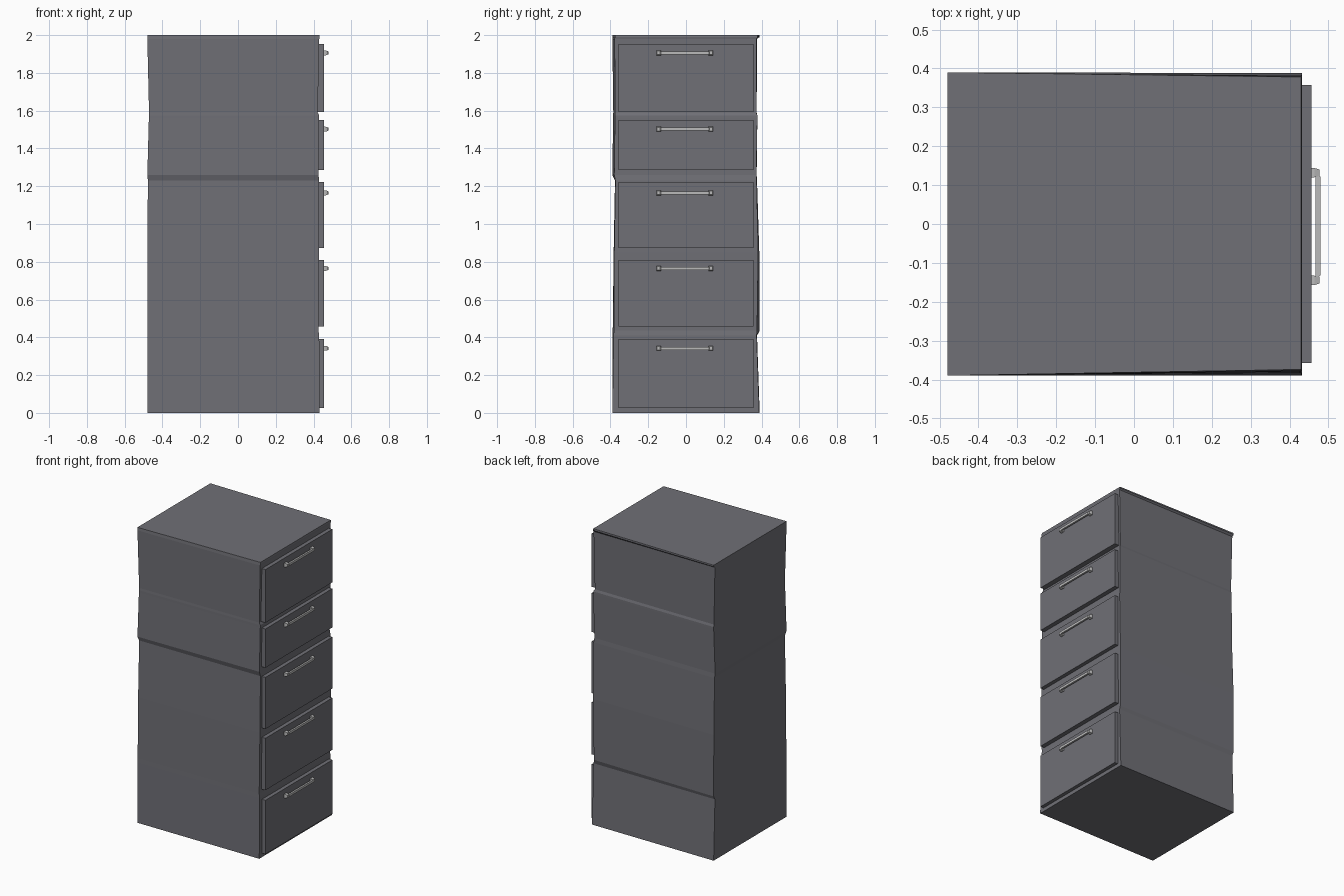
import bpy, bmesh

if "Cube" in bpy.data.objects:
    bpy.data.objects.remove(bpy.data.objects["Cube"])


def material(name, c):
    m = bpy.data.materials.new(name)
    m.diffuse_color = (*c, 1)
    m.use_nodes = True
    m.node_tree.nodes["Principled BSDF"].inputs["Base Color"].default_value = m.diffuse_color
    return m


DARK = material("dark_grey", (0.16, 0.16, 0.18))
STEEL = material("steel", (0.5, 0.5, 0.5))


def finish(name, bm, mat):
    bmesh.ops.recalc_face_normals(bm, faces=bm.faces)
    me = bpy.data.meshes.new(name)
    bm.to_mesh(me)
    bm.free()
    me.materials.append(mat)
    ob = bpy.data.objects.new(name, me)
    bpy.context.collection.objects.link(ob)
    return ob


def loft(name, loops, mat):
    bm = bmesh.new()
    rings = [[bm.verts.new(p) for p in loop] for loop in loops]
    n = len(rings[0])
    for a, b in zip(rings, rings[1:]):
        for i in range(n):
            j = (i + 1) % n
            bm.faces.new((a[i], a[j], b[j], b[i]))
    bm.faces.new(rings[0])
    bm.faces.new(rings[-1])
    return finish(name, bm, mat)


def rect(x, y0, y1, z0, z1):
    return [(x, y0, z0), (x, y1, z0), (x, y1, z1), (x, y0, z1)]


# Slightly dented cabinet: z, back x, front x, then y of -side back/front, +side back/front
levels = [
    (0.00, -.48, .432, -.39, -.39, .39, .388),
    (0.41, -.48, .430, -.388, -.383, .376, .374),
    (0.435, -.48, .426, -.388, -.382, .39, .376),
    (0.85, -.48, .430, -.383, -.38, .388, .382),
    (1.23, -.477, .430, -.376, -.374, .376, .374),
    (1.26, -.48, .426, -.39, -.38, .374, .372),
    (1.56, -.472, .430, -.386, -.376, .378, .378),
    (1.575, -.472, .430, -.386, -.376, .378, .378),
    (1.59, -.471, .422, -.385, -.375, .374, .372),
    (1.98, -.48, .430, -.39, -.378, .376, .374),
    (1.99, -.48, .432, -.39, -.376, .39, .38),
    (2.00, -.48, .430, -.39, -.374, .39, .378),
]
loft("cabinet_body", [[(xb, a, z), (xf, b, z), (xf, d, z), (xb, c, z)]
                      for z, xb, xf, a, b, c, d in levels], DARK)

# Drawers: bottom z, top z, handle z
drawers = [(.025, .39, .342), (.458, .81, .765), (.873, 1.222, 1.165),
           (1.287, 1.55, 1.502), (1.592, 1.952, 1.906)]
for i, (z0, z1, h) in enumerate(drawers, 1):
    loft(f"drawer_front_{i}", [rect(.41, -.358, .358, z0, z1),
                               rect(.456, -.358, .358, z0, z1)], DARK)
    # handle: two square feet joined by a slim bar
    for side, y in (("a", -.145), ("b", .132)):
        loft(f"handle_foot_{i}{side}", [rect(.45, y - .012, y + .012, h - .013, h + .013),
                                        rect(.464, y - .012, y + .012, h - .013, h + .013),
                                        rect(.477, y - .008, y + .008, h - .009, h + .009)], STEEL)
    loft(f"handle_bar_{i}", [rect(.467, -.145, .132, h - .008, h + .008),
                             rect(.479, -.133, .122, h - .008, h + .008)], STEEL)
